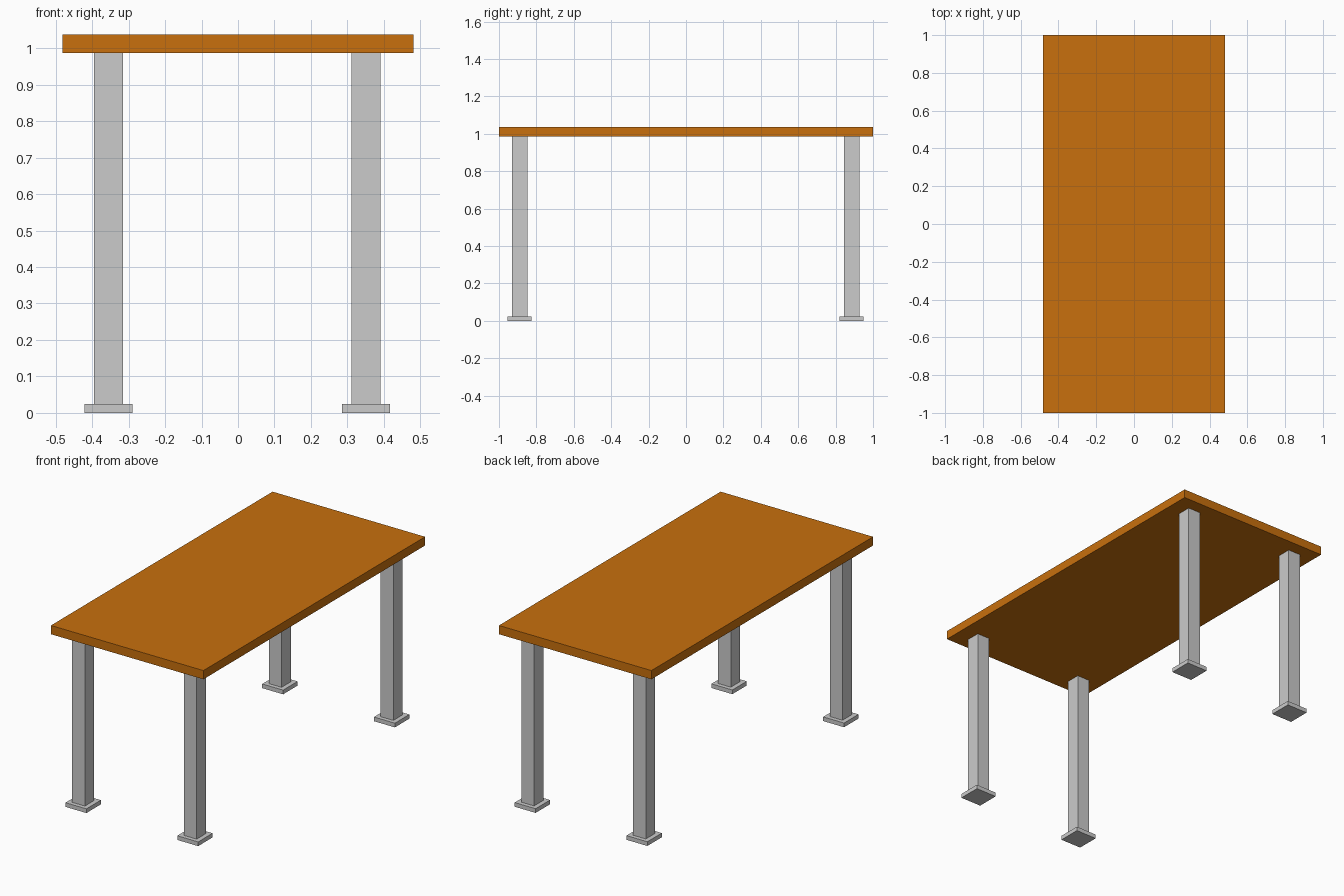
import bpy

if "Cube" in bpy.data.objects:
    bpy.data.objects.remove(bpy.data.objects["Cube"])


def box(name, x, y, z0, z1, sx, sy):
    """Axis-aligned box centred on x, y and spanning z0 to z1."""
    bpy.ops.mesh.primitive_cube_add(size=1, location=(x, y, (z0 + z1) / 2))
    obj = bpy.context.object
    obj.name = name
    obj.scale = (sx, sy, z1 - z0)
    bpy.ops.object.transform_apply(location=False, rotation=False, scale=True)
    return obj


FOOT_TOP, TOP_BOTTOM, TOP_TOP = 0.024, 0.987, 1.037

# Wooden table top
top = box("table_top", 0, 0, TOP_BOTTOM, TOP_TOP, 0.963, 2.0)
wood = bpy.data.materials.new("orange_wood")
wood.diffuse_color = (0.58, 0.16, 0.004, 1)
wood.use_nodes = True
wood.node_tree.nodes["Principled BSDF"].inputs["Base Color"].default_value = wood.diffuse_color
top.data.materials.append(wood)

# Four square legs, each on a foot plate (set very slightly off centre)
for side, x in (("left", -0.355), ("right", 0.351)):
    for end, y in (("front", -0.89), ("back", 0.885)):
        box(f"{end}_{side}_leg", x, y, FOOT_TOP, TOP_BOTTOM, 0.08, 0.083)
        box(f"{end}_{side}_foot", x, y, 0, FOOT_TOP, 0.132, 0.13)
